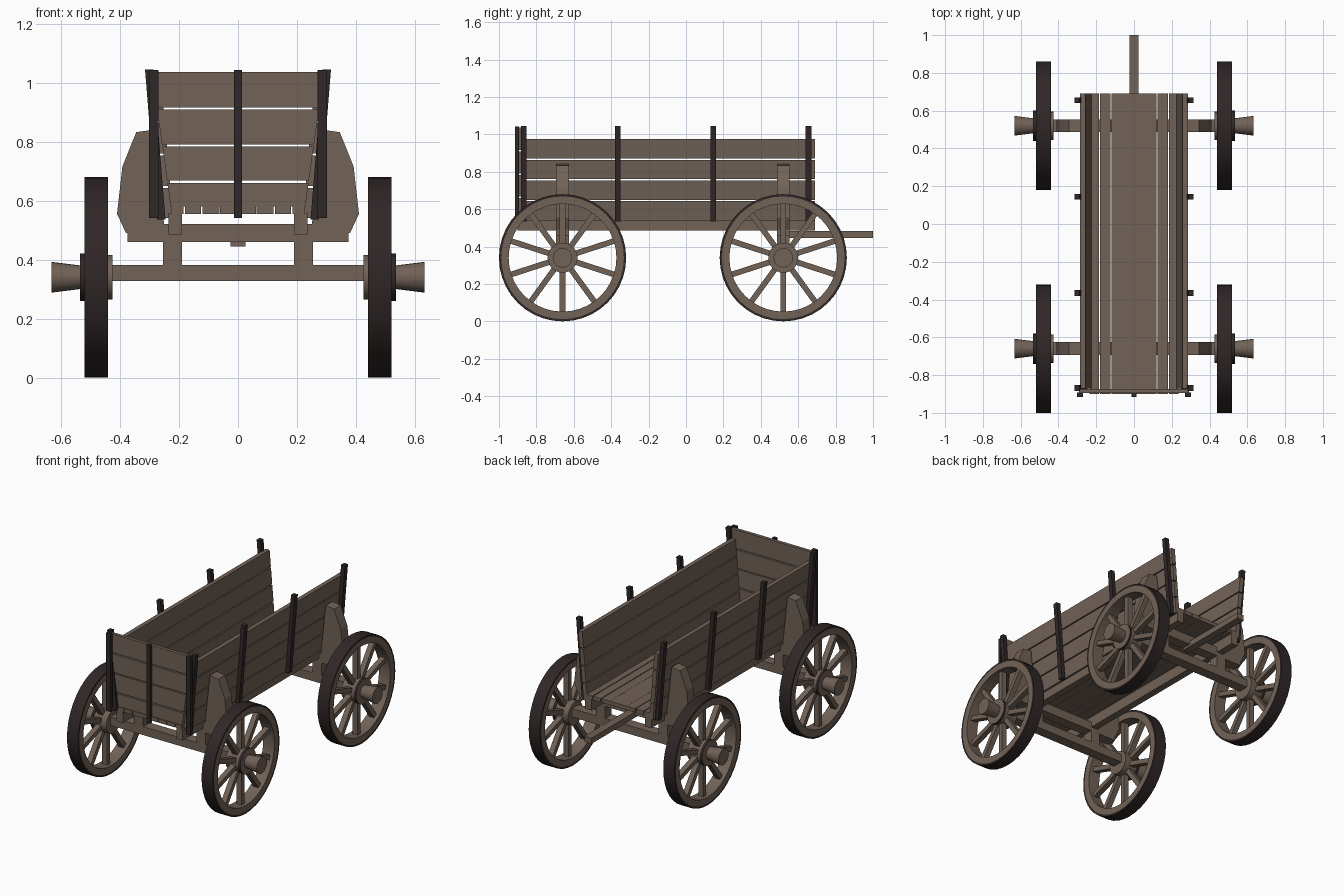
import bpy, bmesh, math
from mathutils import Matrix

if "Cube" in bpy.data.objects:
    bpy.data.objects.remove(bpy.data.objects["Cube"])


def material(name, rgb):
    m = bpy.data.materials.new(name)
    m.diffuse_color = (*rgb, 1)
    m.use_nodes = True
    m.node_tree.nodes["Principled BSDF"].inputs["Base Color"].default_value = m.diffuse_color
    return m


WOOD = material("weathered_wood", (0.165, 0.122, 0.096))
IRON = material("dark_iron", (0.030, 0.020, 0.020))


def finish(bm, name, *mats, smooth=False):
    bmesh.ops.recalc_face_normals(bm, faces=bm.faces)
    me = bpy.data.meshes.new(name)
    bm.to_mesh(me)
    bm.free()
    for m in mats:
        me.materials.append(m)
    ob = bpy.data.objects.new(name, me)
    bpy.context.collection.objects.link(ob)
    if smooth:
        bpy.ops.object.select_all(action='DESELECT')
        bpy.context.view_layer.objects.active = ob
        ob.select_set(True)
        bpy.ops.object.shade_smooth_by_angle(angle=math.radians(30))
    return ob


def prism(name, outline, y0, y1, mat):
    """Extrude an (x, z) outline along y."""
    bm = bmesh.new()
    a = [bm.verts.new((x, y0, z)) for x, z in outline]
    b = [bm.verts.new((x, y1, z)) for x, z in outline]
    n = len(outline)
    bm.faces.new(a)
    bm.faces.new(b[::-1])
    for i in range(n):
        bm.faces.new((a[i], b[i], b[(i + 1) % n], a[(i + 1) % n]))
    return finish(bm, name, mat)


def box(name, x0, x1, y0, y1, z0, z1, mat=WOOD):
    return prism(name, [(x0, z0), (x1, z0), (x1, z1), (x0, z1)], y0, y1, mat)


def lathe(bm, profile, seg, closed):
    """Spin (x, radius, material) points around the x axis."""
    rings = [[bm.verts.new((x, r * math.sin(2 * math.pi * k / seg),
                            r * math.cos(2 * math.pi * k / seg))) for k in range(seg)]
             for x, r, _ in profile]
    n = len(profile)
    for i in range(n if closed else n - 1):
        p, q = rings[i], rings[(i + 1) % n]
        for k in range(seg):
            f = bm.faces.new((p[k], p[(k + 1) % seg], q[(k + 1) % seg], q[k]))
            f.material_index = profile[i][2]
    if not closed:
        bm.faces.new(rings[0])
        bm.faces.new(rings[-1])


def place(ob, s, y):
    ob.location = (0, y, 0.34)
    if s < 0:
        ob.rotation_euler = (0, 0, math.pi)


AXLES = (-0.66, 0.52)

for y in AXLES:
    for s in (-1, 1):
        # Wheel rim with an iron tyre
        bm = bmesh.new()
        lathe(bm, [(0.44, 0.34, 1), (0.52, 0.34, 1), (0.52, 0.328, 0),
                   (0.52, 0.288, 0), (0.44, 0.288, 0), (0.44, 0.328, 1)], 40, True)
        place(finish(bm, "wheel_rim", WOOD, IRON, smooth=True), s, y)
        # Ten spokes
        bm = bmesh.new()
        for k in range(10):
            m = (Matrix.Rotation(k * math.pi / 5, 4, 'X')
                 @ Matrix.Translation((0.48, 0, 0.185))
                 @ Matrix.Diagonal((0.035, 0.03, 0.23, 1)))
            bmesh.ops.create_cube(bm, size=1, matrix=m)
        place(finish(bm, "wheel_spokes", WOOD), s, y)
        # Hub with an iron collar and flared axle cap
        bm = bmesh.new()
        lathe(bm, [(0.425, 0.075, 0), (0.518, 0.075, 0), (0.518, 0.08, 1),
                   (0.535, 0.08, 0), (0.535, 0.04, 0), (0.632, 0.052, 0)], 24, False)
        place(finish(bm, "wheel_hub", WOOD, IRON, smooth=True), s, y)

    # Axle, risers and bolster
    y0, y1 = y - 0.034, y + 0.034
    box("axle", -0.43, 0.43, y0, y1, 0.328, 0.382)
    box("bolster", -0.375, 0.375, y0, y1, 0.46, 0.52)
    for s in (-1, 1):
        box("axle_riser", s * 0.19, s * 0.255, y0, y1, 0.38, 0.462)
        # Shaped bracket holding the side wall
        pts = [(0.25, 0.515), (0.30, 0.49), (0.38, 0.49), (0.41, 0.555),
               (0.392, 0.715), (0.345, 0.832), (0.285, 0.84)]
        prism("wall_bracket", [(s * x, z) for x, z in pts], y0, y1, WOOD)

# Draw pole
box("draw_pole", -0.025, 0.025, 0.49, 1.0, 0.445, 0.482)

# Floor runners and planks
for s in (-1, 1):
    box("floor_runner", s * 0.19, s * 0.236, -0.90, 0.69, 0.485, 0.557)
for a, b in ((-0.226, -0.184), (-0.179, -0.125), (-0.12, -0.062), (-0.061, 0.061),
             (0.062, 0.12), (0.125, 0.179), (0.184, 0.226)):
    box("floor_plank", a, b, -0.90, 0.69, 0.555, 0.58)


def wall_x(z):
    return 0.222 + (z - 0.56) * 0.085


# Leaning side walls and stakes
for s in (-1, 1):
    for z0, z1 in ((0.54, 0.643), (0.65, 0.753), (0.76, 0.863), (0.87, 0.975)):
        prism("side_board", [(s * wall_x(z0), z0), (s * (wall_x(z0) + 0.028), z0),
                             (s * (wall_x(z1) + 0.028), z1), (s * wall_x(z1), z1)],
              -0.872, 0.69, WOOD)
    for y in (-0.868, -0.365, 0.145, 0.655):
        a, b = wall_x(0.535) + 0.026, wall_x(1.045) + 0.024
        prism("side_stake", [(s * a, 0.535), (s * (a + 0.028), 0.535),
                             (s * (b + 0.028), 1.045), (s * b, 1.045)],
              y - 0.015, y + 0.015, IRON)

# Tapered end gate with three upright posts
for z0, z1 in ((0.58, 0.66), (0.668, 0.783), (0.79, 0.908), (0.916, 1.036)):
    h0, h1 = (0.228 + (z - 0.58) * 0.14 for z in (z0, z1))
    prism("gate_board", [(-h0, z0), (h0, z0), (h1, z1), (-h1, z1)],
          -0.895, -0.873, WOOD)
for x in (-0.285, 0, 0.285):
    w = 0.013 if x == 0 else 0.016
    box("gate_post", x - w, x + w, -0.915, -0.893, 0.54, 1.042, IRON)
